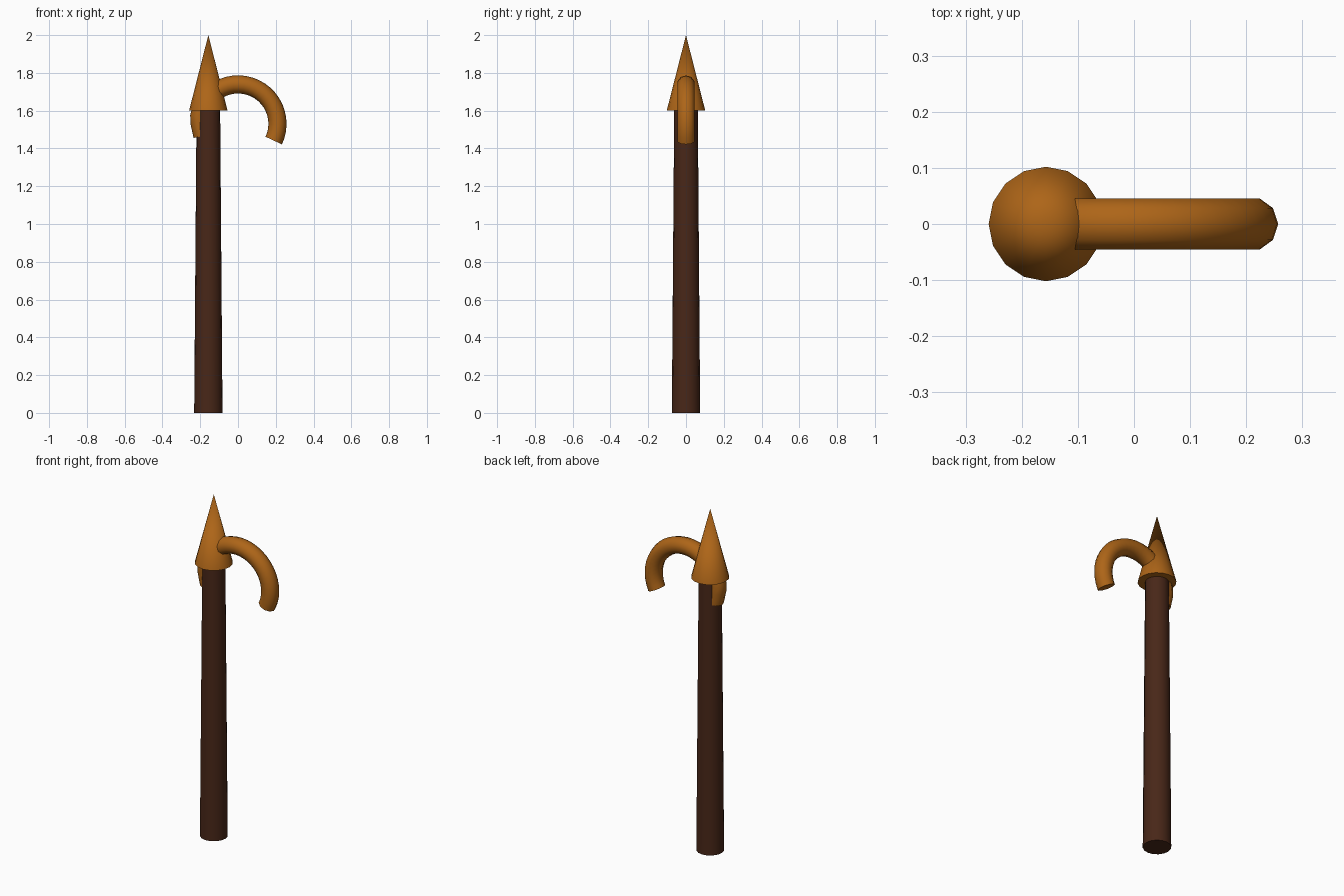
import bpy, bmesh
from math import radians, cos, sin, pi
from mathutils import Vector

if "Cube" in bpy.data.objects:
    bpy.data.objects.remove(bpy.data.objects["Cube"])

POLE_X = -0.157


def material(name, rgb):
    m = bpy.data.materials.new(name)
    m.diffuse_color = (*rgb, 1)
    m.use_nodes = True
    m.node_tree.nodes["Principled BSDF"].inputs["Base Color"].default_value = m.diffuse_color
    return m


metal = material("bronze", (0.42, 0.13, 0.009))
wood = material("dark_wood", (0.065, 0.02, 0.009))


def finish(obj, name, mat):
    obj.name = name
    obj.data.materials.append(mat)
    bpy.ops.object.select_all(action='DESELECT')
    obj.select_set(True)
    bpy.context.view_layer.objects.active = obj
    bpy.ops.object.shade_smooth_by_angle(angle=radians(40))


def cone(name, r1, r2, z1, z2, mat):
    bpy.ops.mesh.primitive_cone_add(vertices=16, radius1=r1, radius2=r2, depth=z2 - z1,
                                    location=(POLE_X, 0, (z1 + z2) / 2))
    finish(bpy.context.object, name, mat)


# Tapered shaft and pointed tip
cone("shaft", 0.075, 0.0625, 0, 1.6, wood)
cone("spear_tip", 0.102, 0, 1.6, 2.0, metal)

# Hook: ten-sided tube swept along an arc, with a short tail beside the shaft
R, TUBE, SIDES = 0.209, 0.048, 10
path = []
for i in range(25):
    a = radians(-25 + 195 * i / 24)
    path.append((Vector((R * cos(a), 0, 1.53 + R * sin(a))), a))
path.append((Vector((-0.203, 0, 1.53)), radians(183)))
path.append((Vector((-0.188, 0, 1.465)), radians(191)))

bm = bmesh.new()
rings = []
for p, a in path:
    n = Vector((cos(a), 0, sin(a)))
    rings.append([bm.verts.new(p + TUBE * (n * cos(t) + Vector((0, sin(t), 0))))
                  for t in (2 * pi * k / SIDES for k in range(SIDES))])
for r, s in zip(rings, rings[1:]):
    for k in range(SIDES):
        j = (k + 1) % SIDES
        bm.faces.new((r[k], r[j], s[j], s[k]))
bm.faces.new(rings[0])
bm.faces.new(rings[-1])
bmesh.ops.recalc_face_normals(bm, faces=bm.faces)
mesh = bpy.data.meshes.new("hook")
bm.to_mesh(mesh)
bm.free()
hook = bpy.data.objects.new("hook", mesh)
bpy.context.collection.objects.link(hook)
finish(hook, "hook", metal)
